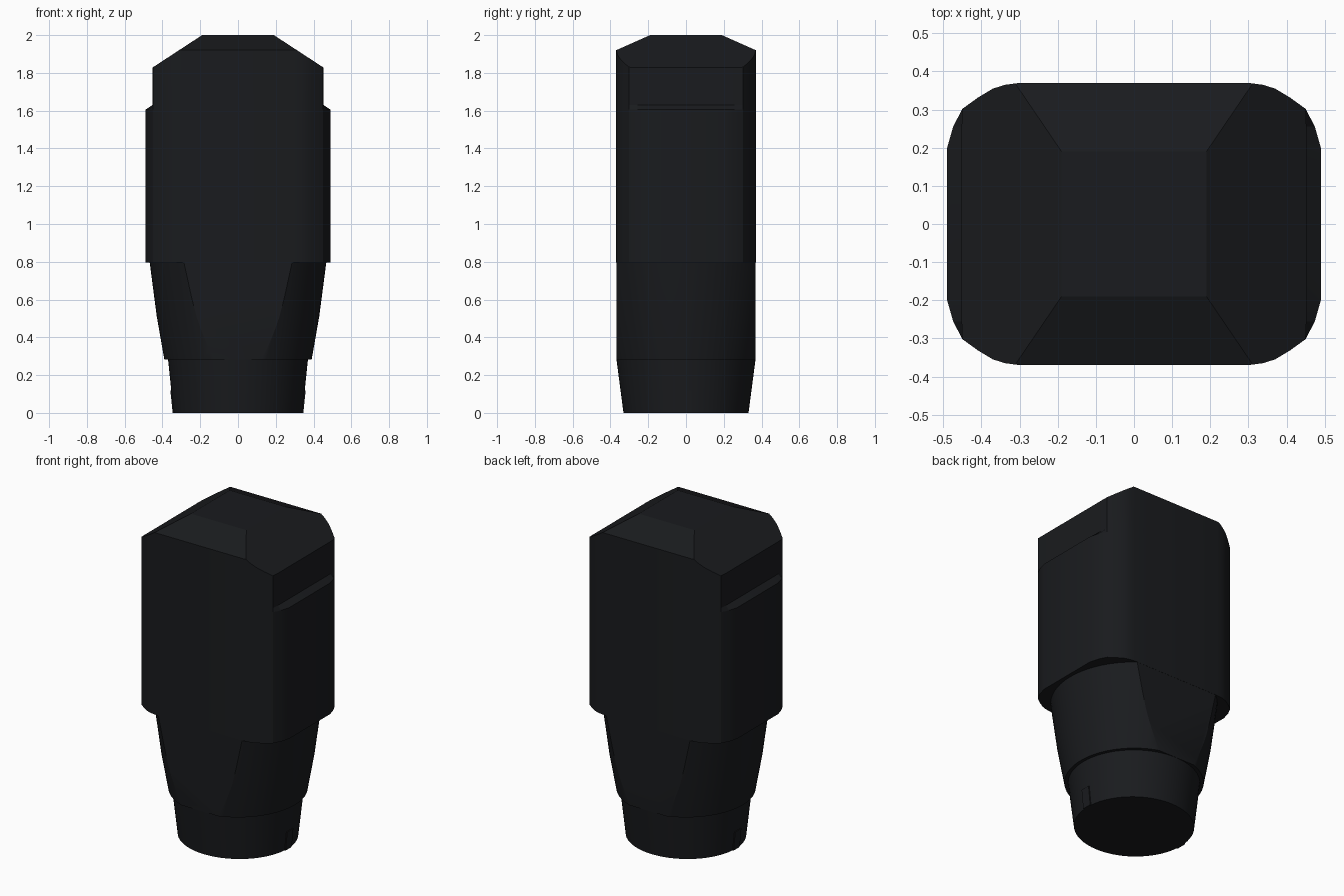
import bpy, bmesh, math
from mathutils import Vector

if "Cube" in bpy.data.objects:
    bpy.data.objects.remove(bpy.data.objects["Cube"])

black = bpy.data.materials.new("black_plastic")
black.diffuse_color = (0.01, 0.011, 0.013, 1)
black.use_nodes = True
black.node_tree.nodes["Principled BSDF"].inputs["Base Color"].default_value = black.diffuse_color


def loft(bm, rings):
    """Join equal-length rings of points into a capped solid."""
    rows = [[bm.verts.new(p) for p in ring] for ring in rings]
    n = len(rows[0])
    for a, b in zip(rows, rows[1:]):
        for i in range(n):
            j = (i + 1) % n
            bm.faces.new((a[i], a[j], b[j], b[i]))
    bm.faces.new(rows[0][::-1])
    bm.faces.new(rows[-1])


def trim(bm, point, normal):
    """Slice away everything beyond a plane and close the cut."""
    geom = bm.verts[:] + bm.edges[:] + bm.faces[:]
    cut = bmesh.ops.bisect_plane(bm, geom=geom, dist=1e-5, plane_co=Vector(point),
                                 plane_no=Vector(normal).normalized(), clear_outer=True)
    edges = [e for e in cut["geom_cut"] if isinstance(e, bmesh.types.BMEdge)]
    bmesh.ops.holes_fill(bm, edges=edges, sides=0)


def finish(name, bm, angle=25):
    bmesh.ops.recalc_face_normals(bm, faces=bm.faces[:])
    me = bpy.data.meshes.new(name)
    bm.to_mesh(me)
    bm.free()
    ob = bpy.data.objects.new(name, me)
    bpy.context.collection.objects.link(ob)
    me.materials.append(black)
    bpy.ops.object.select_all(action='DESELECT')
    ob.select_set(True)
    bpy.context.view_layer.objects.active = ob
    bpy.ops.object.shade_smooth_by_angle(angle=math.radians(angle))
    return ob


# upper body: rounded block with narrowed sides near the top and a faceted roof
quarter = [(0.49, 0.20), (0.474, 0.256), (0.45, 0.302), (0.41, 0.331),
           (0.37, 0.355), (0.338, 0.365), (0.30, 0.37)]
half = quarter + [(-x, y) for x, y in reversed(quarter)]
outline = half + [(-x, -y) for x, y in half]


def section(z, limit):
    return [(max(-limit, min(limit, x)), y, z) for x, y in outline]


bm = bmesh.new()
loft(bm, [section(0.795, 0.49), section(1.605, 0.49), section(1.63, 0.452), section(2.0, 0.452)])
for s in (-1, 1):
    trim(bm, (s * 0.19, 0, 2.0), (s * 0.17, 0, 0.26))
    trim(bm, (0, s * 0.19, 2.0), (0, s * 0.08, 0.18))
finish("upper_body", bm, 20)


# round tapering sections, flattened front and back
def taper(name, profile, flat=None):
    bm = bmesh.new()
    n = 64
    loft(bm, [[(rx * math.cos(math.tau * i / n), ry * math.sin(math.tau * i / n), z)
               for i in range(n)] for rx, ry, z in profile])
    if flat:
        for s in (-1, 1):
            trim(bm, (0, s * flat, 0), (0, s, 0))
    finish(name, bm)


taper("lower_body", [(0.39, 0.39, 0.283), (0.43, 0.43, 0.51), (0.468, 0.468, 0.80)], 0.369)
taper("base_collar", [(0.341, 0.331, 0.0), (0.371, 0.369, 0.29)])

# small locating tabs on the collar
for side, s in (("left", -1), ("right", 1)):
    bm = bmesh.new()
    loft(bm, [[(s * 0.30, -0.03, z), (s * x, -0.03, z), (s * x, 0.03, z), (s * 0.30, 0.03, z)]
              for x, z in ((0.346, 0.0), (0.358, 0.118))])
    finish(side + "_locating_tab", bm)
